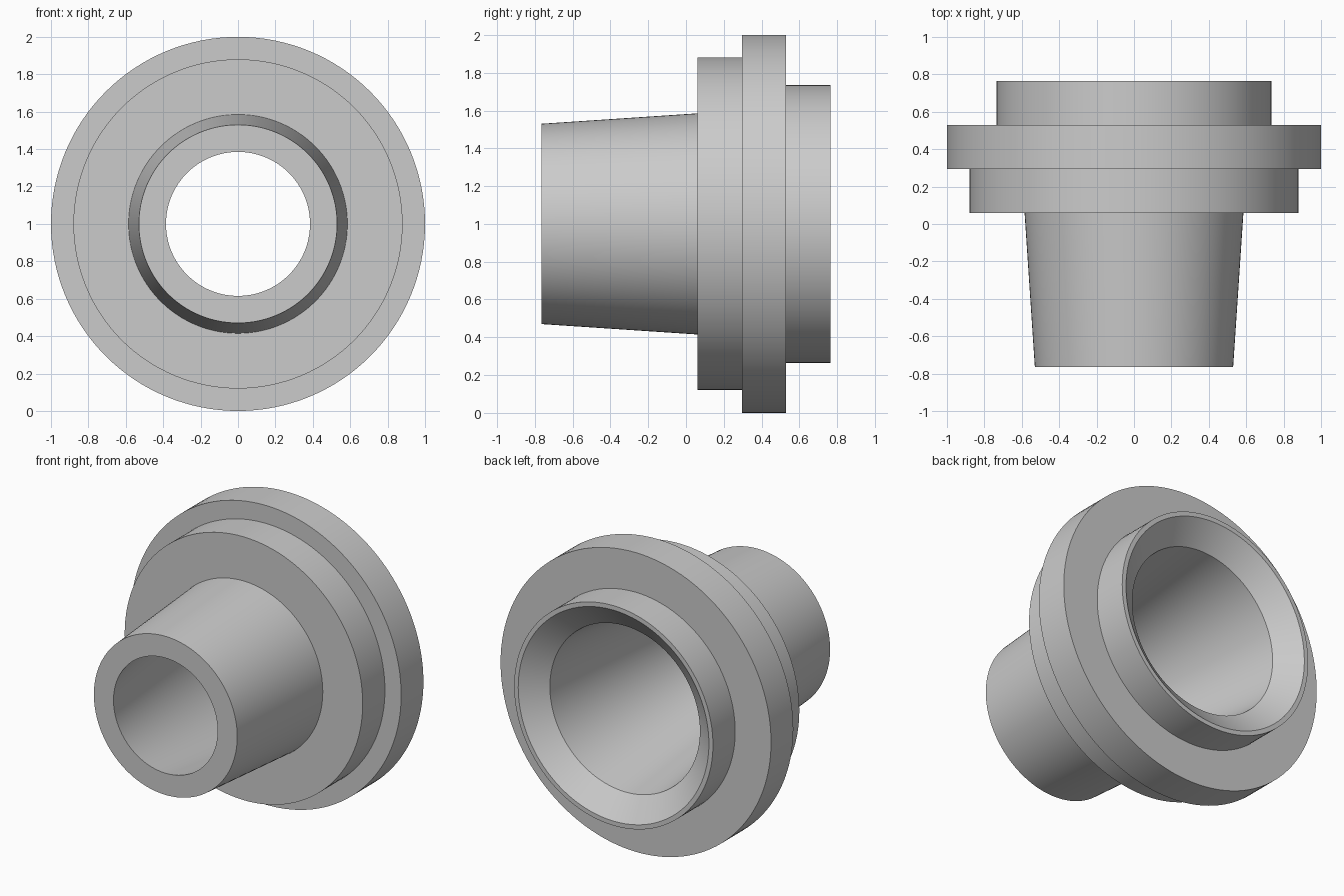
import bpy
import bmesh
import math
from mathutils import Vector

cube = bpy.data.objects.get("Cube")
if cube:
    bpy.data.objects.remove(cube, do_unlink=True)

SEGMENTS = 128
CENTRE_Z = 1.0

# Plain grey material
grey = bpy.data.materials.new("plain_grey")
grey.use_nodes = True
colour = (0.6, 0.6, 0.6, 1.0)
grey.diffuse_color = colour
grey.node_tree.nodes["Principled BSDF"].inputs["Base Color"].default_value = colour


def lathe(name, profile):
    """Spin a closed (radius, y) profile about the horizontal y axis."""
    bm = bmesh.new()
    verts = [bm.verts.new((r, y, 0)) for r, y in profile]
    edges = [bm.edges.new((a, b)) for a, b in zip(verts, verts[1:] + verts[:1])]
    bmesh.ops.spin(bm, geom=verts + edges, cent=(0, 0, 0), axis=(0, 1, 0),
                   angle=math.tau, steps=SEGMENTS, use_merge=True)
    bmesh.ops.remove_doubles(bm, verts=bm.verts, dist=1e-5)
    bmesh.ops.recalc_face_normals(bm, faces=bm.faces)
    bmesh.ops.translate(bm, verts=bm.verts, vec=Vector((0, 0, CENTRE_Z)))
    mesh = bpy.data.meshes.new(name)
    bm.to_mesh(mesh)
    bm.free()
    mesh.materials.append(grey)
    obj = bpy.data.objects.new(name, mesh)
    bpy.context.collection.objects.link(obj)
    bpy.ops.object.select_all(action="DESELECT")
    obj.select_set(True)
    bpy.context.view_layer.objects.active = obj
    bpy.ops.object.shade_smooth_by_angle(angle=math.radians(20))
    return obj


# Hollow stepped bushing: tapered nozzle, two flange steps, rear collar
outside = [
    (0.53, -0.765), (0.585, 0.06),   # tapered nozzle
    (0.88, 0.06), (0.88, 0.295),     # front flange step
    (1.0, 0.295), (1.0, 0.53),       # main flange
    (0.735, 0.53), (0.735, 0.765),   # rear collar
]
# Chamfered mouth leading into a bore that narrows to the front
inside = [(0.705, 0.765), (0.555, 0.645), (0.385, -0.765)]

lathe("flanged_bushing", outside + inside)
